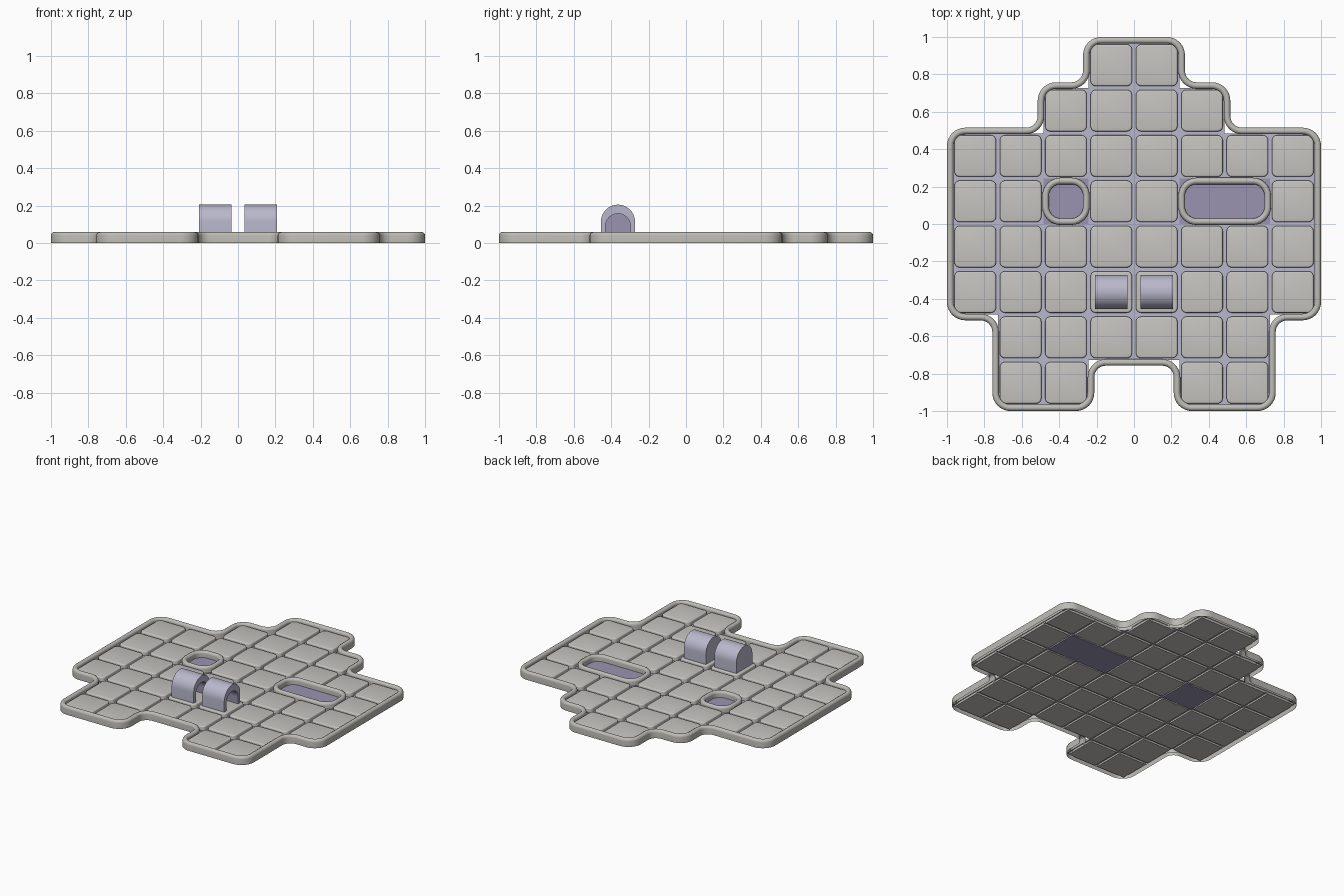
import bpy, bmesh, math
from mathutils import Vector

if "Cube" in bpy.data.objects:
    bpy.data.objects.remove(bpy.data.objects["Cube"])

CELL = 0.2425          # floor grid pitch
TILE = 0.222           # tile width
FLOOR_Z, TILE_Z = 0.012, 0.042

# Floor plan: T = tile, o = sunken opening
PLAN = ["...TT...",
        "..TTTT..",
        "TTTTTTTT",
        "TToTTooT",
        "TTTTTTTT",
        "TTTTTTTT",
        ".TTTTTT.",
        ".TT..TT."]


def material(name, rgb):
    m = bpy.data.materials.new(name)
    m.use_nodes = True
    color = (*rgb, 1)
    m.diffuse_color = color
    bsdf = m.node_tree.nodes["Principled BSDF"]
    bsdf.inputs["Base Color"].default_value = color
    bsdf.inputs["Roughness"].default_value = 0.7
    return m


tile_grey = material("tile_grey", (0.56, 0.55, 0.525))
rim_grey = material("rim_grey", (0.51, 0.50, 0.465))
lavender = material("lavender", (0.485, 0.475, 0.60))
dark_purple = material("dark_purple", (0.32, 0.295, 0.435))


def finish(bm, name, mats):
    me = bpy.data.meshes.new(name)
    bm.to_mesh(me)
    bm.free()
    for m in mats:
        me.materials.append(m)
    me.shade_smooth()
    me.set_sharp_from_angle(angle=math.radians(35))
    ob = bpy.data.objects.new(name, me)
    bpy.context.collection.objects.link(ob)
    return ob


def add_box(bm, center, size):
    verts = bmesh.ops.create_cube(bm, size=1)["verts"]
    bmesh.ops.scale(bm, vec=size, verts=verts)
    bmesh.ops.translate(bm, vec=center, verts=verts)


def cells(kind):
    return [(c, 7 - r) for r, row in enumerate(PLAN)
            for c, k in enumerate(row) if k == kind]


def cell_center(c, r):
    return (c - 3.5) * CELL, (r - 3.5) * CELL


# Tile: square foot below the floor, cushion-edged slab above
bm = bmesh.new()
h = TILE_Z - FLOOR_Z + 0.004
add_box(bm, (0, 0, TILE_Z - h / 2), (TILE, TILE, h))
upright = [e for e in bm.edges if abs(e.verts[0].co.z - e.verts[1].co.z) > 0.01]
bmesh.ops.bevel(bm, geom=upright, offset=0.028, segments=5, profile=0.5, affect='EDGES')
top = [e for e in bm.edges if all(v.co.z > TILE_Z - 0.001 for v in e.verts)]
bmesh.ops.bevel(bm, geom=top, offset=0.008, segments=3, profile=0.5, affect='EDGES')
add_box(bm, (0, 0, 0.005), (TILE, TILE, 0.01))
tile = finish(bm, "floor_tile", [tile_grey])
for i, cell in enumerate(cells("T")):
    ob = tile if i == 0 else bpy.data.objects.new("floor_tile", tile.data)
    if i:
        bpy.context.collection.objects.link(ob)
    ob.location = (*cell_center(*cell), 0)

# Lavender sheet showing in the gaps between tiles
bm = bmesh.new()
for cell in cells("T"):
    x, y = cell_center(*cell)
    bm.faces.new([bm.verts.new((x + sx * CELL / 2, y + sy * CELL / 2, FLOOR_Z))
                  for sx, sy in ((-1, -1), (1, -1), (1, 1), (-1, 1))])
bmesh.ops.remove_doubles(bm, verts=bm.verts, dist=0.001)
finish(bm, "gap_floor", [lavender])

# Purple bottoms of the sunken openings
bm = bmesh.new()
for cell in cells("o"):
    add_box(bm, (*cell_center(*cell), 0.007), (CELL, CELL, 0.014))
finish(bm, "opening_floor", [dark_purple])


def boundary_loops(filled):
    """Corner loops around the filled cells, with the cells on the left."""
    follow = {}
    for c, r in filled:
        ring = [(c, r), (c + 1, r), (c + 1, r + 1), (c, r + 1)]
        for k, (dx, dy) in enumerate(((0, -1), (1, 0), (0, 1), (-1, 0))):
            if (c + dx, r + dy) not in filled:
                follow[ring[k]] = ring[(k + 1) % 4]
    while follow:
        p = next(iter(follow))
        loop = []
        while p in follow:
            loop.append(p)
            p = follow.pop(p)
        yield [Vector(((x - 4) * CELL, (y - 4) * CELL)) for x, y in loop]


def rounded_path(loop, offset, radius, steps=8):
    """Points and outward normals of the loop with filleted corners."""
    path = []
    for i, v in enumerate(loop):
        a = (v - loop[i - 1]).normalized()
        b = (loop[(i + 1) % len(loop)] - v).normalized()
        turn = a.x * b.y - a.y * b.x
        if abs(turn) < 0.5:
            continue
        p = v + offset * Vector((a.y + b.y, -a.x - b.x))
        center = p + (b - a) * radius
        for s in range(steps + 1):
            t = math.pi / 2 * s / steps
            e = a * math.sin(t) - b * math.cos(t)
            path.append((center + e * radius, e * turn))
    return path


# Rounded rims swept round the outer edge and the openings
HALF, RIM_Z = 0.0175, 0.058
profile = [(HALF, 0)]
for s in range(9):
    t = math.pi * s / 8
    profile.append((HALF * math.cos(t), RIM_Z - HALF + HALF * math.sin(t)))
profile.append((-HALF, 0))
for loop in boundary_loops(set(cells("T"))):
    bm = bmesh.new()
    rings = [[bm.verts.new((*(p + n * d), z)) for d, z in profile]
             for p, n in rounded_path(loop, 0.0125, 0.08)]
    for i, ring in enumerate(rings):
        nxt = rings[(i + 1) % len(rings)]
        for k in range(len(profile) - 1):
            bm.faces.new((ring[k], nxt[k], nxt[k + 1], ring[k + 1]))
    finish(bm, "outer_rim" if len(loop) > 8 else "opening_rim", [rim_grey])


# Arched shells, open towards +x and closed at the other end
def arch(bm, x, radius, spring):
    pts = [(radius, TILE_Z - 0.002)]
    pts += [(radius * math.cos(math.pi * s / 20), spring + radius * math.sin(math.pi * s / 20))
            for s in range(21)]
    pts.append((-radius, TILE_Z - 0.002))
    return [bm.verts.new((x, y, z)) for y, z in pts]


def strip(bm, first, second, mat):
    for k in range(len(first) - 1):
        f = bm.faces.new((first[k], first[k + 1], second[k + 1], second[k]))
        f.material_index = mat


W = 0.0875
for side in (-1, 1):
    bm = bmesh.new()
    back = arch(bm, -W, 0.091, 0.114)
    front = arch(bm, W, 0.091, 0.114)
    mouth = arch(bm, W, 0.067, 0.09)
    inner = arch(bm, -W + 0.02, 0.067, 0.09)
    strip(bm, back, front, 0)
    strip(bm, front, mouth, 0)
    strip(bm, mouth, inner, 1)
    bm.faces.new(back[::-1])
    bm.faces.new(inner).material_index = 1
    bmesh.ops.recalc_face_normals(bm, faces=bm.faces)
    ob = finish(bm, "arched_shell", [lavender, dark_purple])
    ob.location = (side * CELL / 2, -1.5 * CELL, 0)
